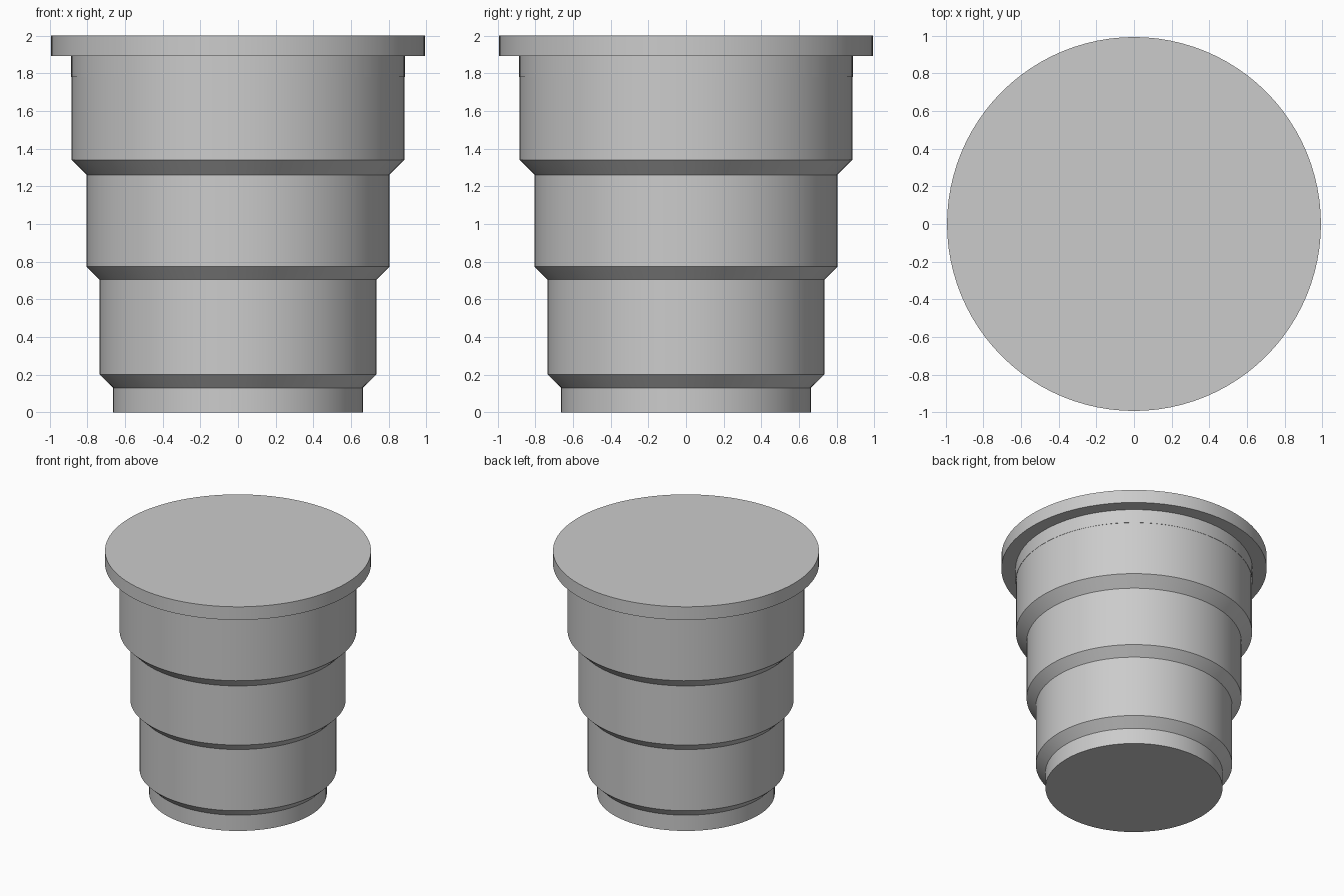
import bpy
import bmesh
import math

SEGMENTS = 96

if "Cube" in bpy.data.objects:
    bpy.data.objects.remove(bpy.data.objects["Cube"], do_unlink=True)

grey = bpy.data.materials.new("light grey")
grey.use_nodes = True
grey.diffuse_color = (0.6, 0.6, 0.6, 1)
grey.node_tree.nodes["Principled BSDF"].inputs["Base Color"].default_value = (0.6, 0.6, 0.6, 1)


def lathe(name, profile):
    """Revolve (radius, height) points around z and close both ends."""
    bm = bmesh.new()
    rings = []
    for radius, z in profile:
        ring = []
        for i in range(SEGMENTS):
            a = math.tau * i / SEGMENTS
            ring.append(bm.verts.new((radius * math.cos(a), radius * math.sin(a), z)))
        rings.append(ring)
    for low, high in zip(rings, rings[1:]):
        for i in range(SEGMENTS):
            j = (i + 1) % SEGMENTS
            bm.faces.new((low[i], low[j], high[j], high[i]))
    bm.faces.new(rings[0][::-1])
    bm.faces.new(rings[-1])
    mesh = bpy.data.meshes.new(name)
    bm.to_mesh(mesh)
    bm.free()
    mesh.materials.append(grey)
    obj = bpy.data.objects.new(name, mesh)
    bpy.context.collection.objects.link(obj)
    bpy.ops.object.select_all(action="DESELECT")
    obj.select_set(True)
    bpy.context.view_layer.objects.active = obj
    bpy.ops.object.shade_smooth_by_angle(angle=math.radians(30))
    return obj


# Stepped body: four tiers joined by sloped shoulders
lathe("stepped_body", [
    (0.663, 0), (0.663, 0.13),
    (0.735, 0.2), (0.735, 0.704),
    (0.804, 0.773), (0.804, 1.26),
    (0.884, 1.34), (0.884, 1.9),
])

# Lid: wide flat rim with a thin collar that hugs the body
lathe("lid", [(0.886, 1.78), (0.886, 1.892), (0.993, 1.892), (0.993, 2)])
